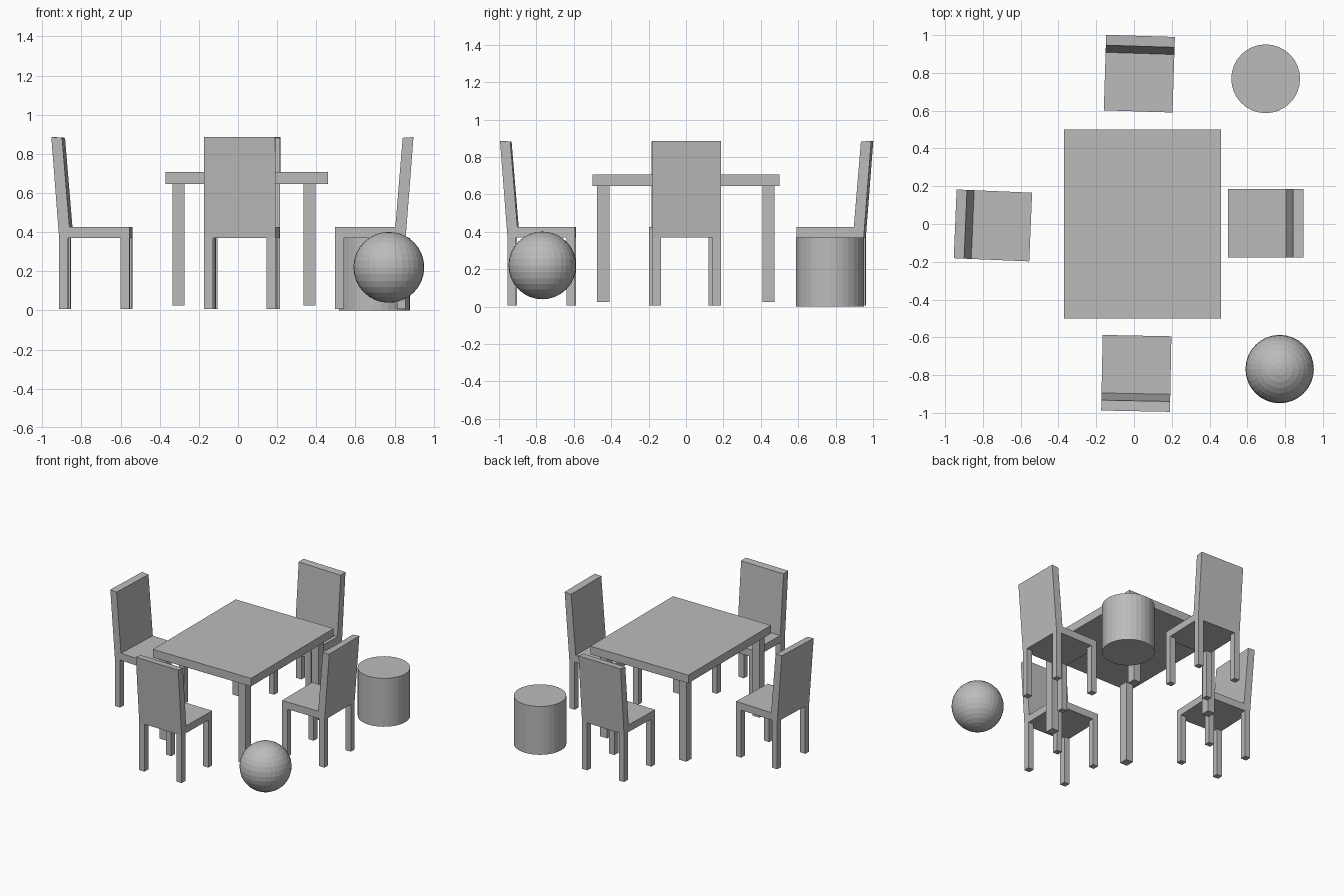
import bpy, bmesh
from math import radians
from mathutils import Matrix, Vector

cube = bpy.data.objects.get("Cube")
if cube:
    bpy.data.objects.remove(cube, do_unlink=True)

# One plain grey for everything
grey = bpy.data.materials.new("plain_grey")
grey.use_nodes = True
COLOUR = (0.5, 0.5, 0.5, 1)
grey.diffuse_color = COLOUR
grey.node_tree.nodes["Principled BSDF"].inputs["Base Color"].default_value = COLOUR


def finish(name, bm, matrix=Matrix()):
    bmesh.ops.recalc_face_normals(bm, faces=bm.faces)
    mesh = bpy.data.meshes.new(name)
    bm.to_mesh(mesh)
    bm.free()
    mesh.materials.append(grey)
    obj = bpy.data.objects.new(name, mesh)
    obj.matrix_world = matrix
    bpy.context.collection.objects.link(obj)
    return obj


def box(name, low, high, matrix=Matrix()):
    low, high = Vector(low), Vector(high)
    bm = bmesh.new()
    bmesh.ops.create_cube(bm, size=1)
    bmesh.ops.scale(bm, vec=high - low, verts=bm.verts)
    bmesh.ops.translate(bm, vec=(low + high) / 2, verts=bm.verts)
    return finish(name, bm, matrix)


# Table top and four legs
box("table_top", (-0.37, -0.5, 0.645), (0.46, 0.5, 0.707))
for side, x in (("right", -0.334), ("left", 0.336)):
    for end, y in (("front", -0.475), ("back", 0.408)):
        box(f"table_{end}_{side}_leg", (x, y, 0.025), (x + 0.06, y + 0.065, 0.645))

# Chair: side profile of seat and leaning back, facing local +x
DEPTH, HALF, LEG = 0.36, 0.182, 0.045
PROFILE = [(0, 0.37), (0, 0.425), (-0.307, 0.425), (-0.345, 0.882),
           (-0.4, 0.886), (-DEPTH, 0.37)]


def chair(name, x, y, turn):
    place = Matrix.Translation((x, y, 0)) @ Matrix.Rotation(radians(turn), 4, "Z")
    bm = bmesh.new()
    face = bm.faces.new([bm.verts.new((px, -HALF, pz)) for px, pz in PROFILE])
    grown = bmesh.ops.extrude_face_region(bm, geom=[face])["geom"]
    moved = [v for v in grown if isinstance(v, bmesh.types.BMVert)]
    bmesh.ops.translate(bm, vec=(0, 2 * HALF, 0), verts=moved)
    finish(name + "_seat_and_back", bm, place)
    for end, lx in (("front", -LEG), ("back", -DEPTH)):
        for side, ly in (("right", -HALF), ("left", HALF - LEG)):
            box(f"{name}_{end}_{side}_leg", (lx, ly, 0.007),
                (lx + LEG, ly + LEG, 0.37), place)


chair("right_chair", -0.547, -0.016, -2.4)
chair("left_chair", 0.497, 0.004, 180)
chair("back_chair", 0.022, 0.596, -91.8)
chair("front_chair", 0.016, -0.591, 88.9)

# Faceted ball
bm = bmesh.new()
bmesh.ops.create_uvsphere(bm, u_segments=32, v_segments=16, radius=0.181)
finish("ball", bm, Matrix.Translation((0.771, -0.768, 0.22)))

# Round drum
bm = bmesh.new()
bmesh.ops.create_cone(bm, cap_ends=True, segments=32, radius1=0.182,
                      radius2=0.182, depth=0.37)
finish("drum", bm, Matrix.Translation((0.697, 0.769, 0.185)))
